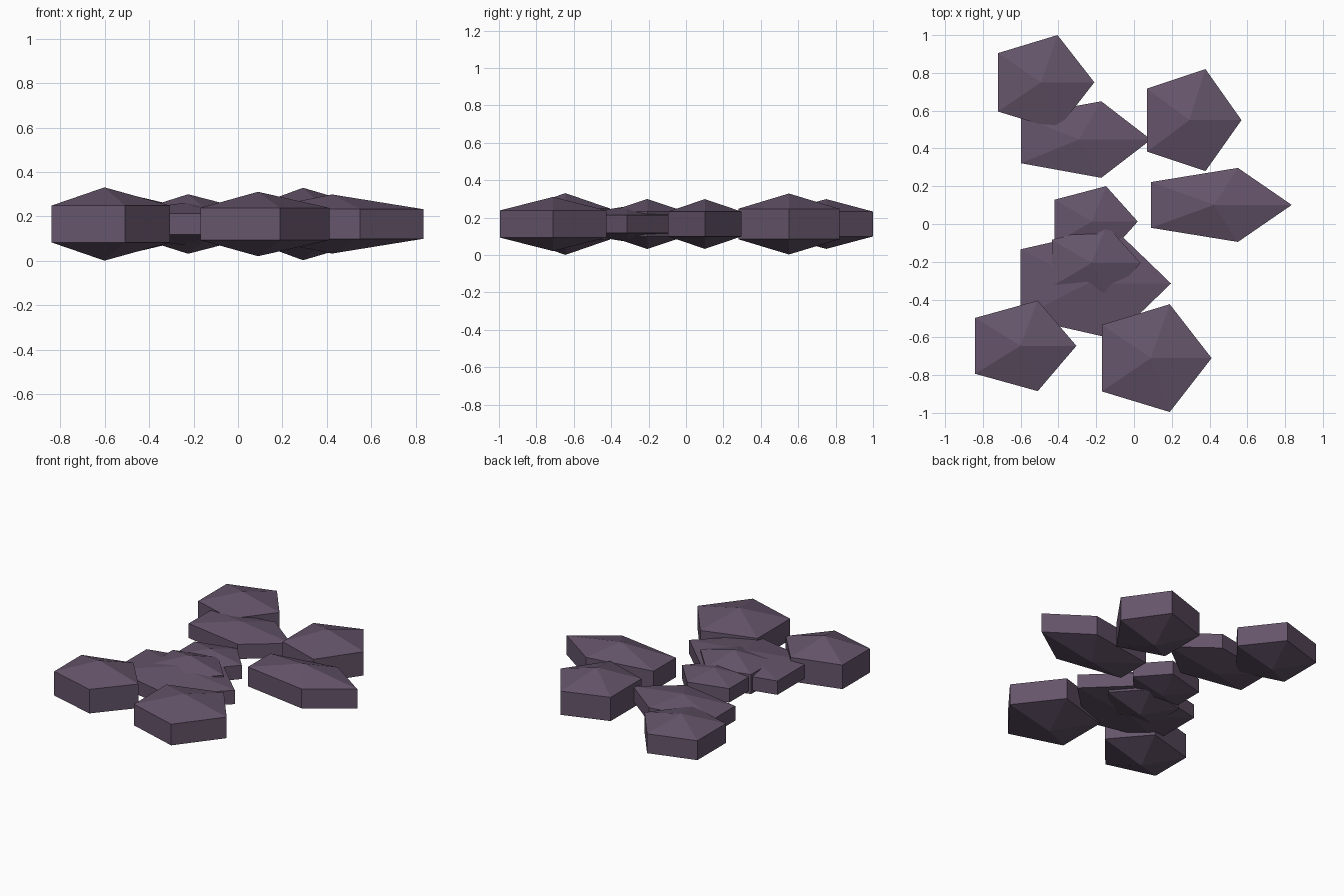
import bpy, bmesh, math

if "Cube" in bpy.data.objects:
    bpy.data.objects.remove(bpy.data.objects["Cube"])

SIDES = 5
MID_Z = 0.166

stone = bpy.data.materials.new("dusky purple stone")
stone.diffuse_color = (0.13, 0.09, 0.145, 1)
stone.use_nodes = True
stone.node_tree.nodes["Principled BSDF"].inputs["Base Color"].default_value = stone.diffuse_color


def add_stone(name, cx, cy, rx, ry, h):
    """Five-sided faceted stone: upright walls capped by a low point above and below."""
    bm = bmesh.new()
    top = bm.verts.new((0, 0, h))
    bottom = bm.verts.new((0, 0, -h))
    rings = []
    for z in (h / 2, -h / 2):
        rings.append([bm.verts.new((rx * math.cos(math.tau * i / SIDES),
                                    ry * math.sin(math.tau * i / SIDES), z))
                      for i in range(SIDES)])
    up, low = rings
    for i in range(SIDES):
        j = (i + 1) % SIDES
        bm.faces.new((top, up[i], up[j]))
        bm.faces.new((up[i], low[i], low[j], up[j]))
        bm.faces.new((bottom, low[j], low[i]))
    bmesh.ops.recalc_face_normals(bm, faces=bm.faces)
    mesh = bpy.data.meshes.new(name)
    bm.to_mesh(mesh)
    bm.free()
    mesh.materials.append(stone)
    obj = bpy.data.objects.new(name, mesh)
    obj.location = (cx, cy, MID_Z)
    bpy.context.collection.objects.link(obj)


# name, centre x, centre y, radius x, radius y, half height
for spec in (
    ("back_left_stone", -0.492, 0.75, 0.282, 0.263, 0.133),
    ("back_middle_stone", -0.291, 0.447, 0.381, 0.213, 0.10),
    ("back_right_stone", 0.293, 0.55, 0.276, 0.284, 0.163),
    ("right_long_stone", 0.423, 0.101, 0.412, 0.206, 0.133),
    ("centre_stone", -0.223, 0.013, 0.243, 0.197, 0.095),
    ("wide_flat_stone", -0.244, -0.315, 0.44, 0.308, 0.095),
    ("centre_upper_stone", -0.225, -0.207, 0.26, 0.21, 0.134),
    ("front_left_stone", -0.601, -0.645, 0.296, 0.252, 0.165),
    ("front_right_stone", 0.09, -0.71, 0.321, 0.30, 0.145),
):
    add_stone(*spec)
